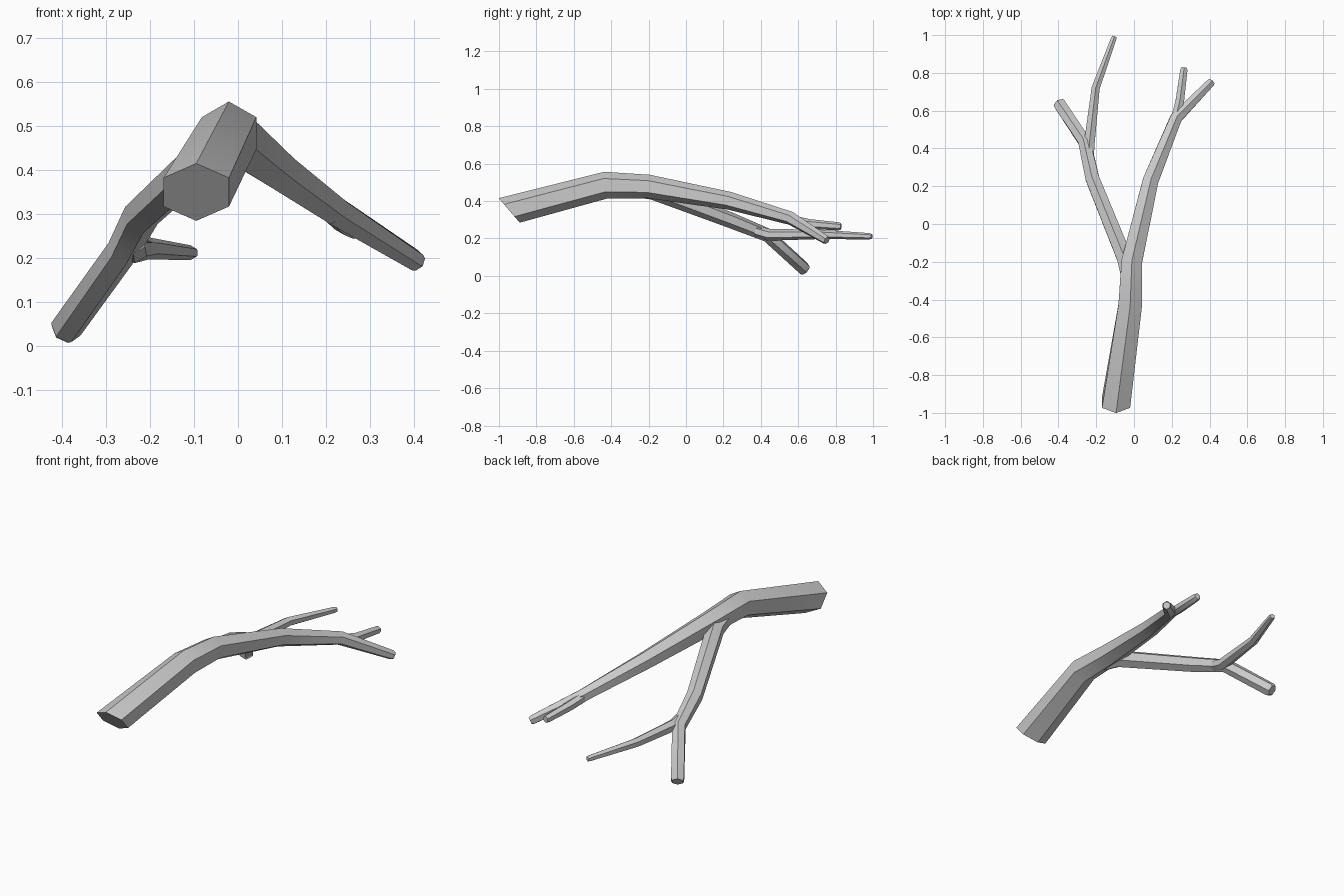
import bpy, bmesh, math
from mathutils import Vector

if "Cube" in bpy.data.objects:
    bpy.data.objects.remove(bpy.data.objects["Cube"])


def limb(name, stations, normal=None):
    """Six-sided tapered tube; stations are (x, y, z, radius)."""
    pts = [Vector(s[:3]) for s in stations]
    bm = bmesh.new()
    rings = []
    for i, p in enumerate(pts):
        before = (p - pts[i - 1]).normalized() if i else Vector()
        after = (pts[i + 1] - p).normalized() if i < len(pts) - 1 else Vector()
        t = (before + after).normalized()
        if i == 0 and normal:
            t = Vector(normal).normalized()
        side = t.cross(Vector((0, 0, 1))).normalized()
        up = side.cross(t)
        ring = []
        for k in range(6):
            a = math.radians(90 + 60 * k)
            ring.append(bm.verts.new(
                p + stations[i][3] * (side * math.cos(a) + up * math.sin(a))))
        rings.append(ring)
    for a, b in zip(rings, rings[1:]):
        for k in range(6):
            n = (k + 1) % 6
            bm.faces.new((a[k], a[n], b[n], b[k]))
    bm.faces.new(rings[0][::-1])
    bm.faces.new(rings[-1])
    bmesh.ops.recalc_face_normals(bm, faces=bm.faces[:])
    mesh = bpy.data.meshes.new(name)
    bm.to_mesh(mesh)
    bm.free()
    ob = bpy.data.objects.new(name, mesh)
    bpy.context.collection.objects.link(ob)
    bpy.context.view_layer.objects.active = ob
    ob.select_set(True)
    bpy.ops.object.shade_smooth_by_angle(angle=math.radians(30))
    ob.select_set(False)


# Main stem with a slanted cut base, running on into the right branch
limb("main_branch", [
    (-0.095, -0.945, 0.350, 0.086),
    (-0.020, -0.430, 0.485, 0.072),
    (-0.012, -0.200, 0.478, 0.063),
    (0.088, 0.230, 0.402, 0.048),
    (0.222, 0.560, 0.308, 0.036),
    (0.403, 0.745, 0.195, 0.025),
    (0.411, 0.753, 0.190, 0.020)], normal=(0, 0.76, 0.65))

# Short upper twig on the right branch
limb("right_twig", [
    (0.215, 0.540, 0.305, 0.027),
    (0.243, 0.655, 0.278, 0.026),
    (0.264, 0.815, 0.265, 0.022),
    (0.266, 0.829, 0.265, 0.017)])

# Left branch drooping down to its stubby end
limb("left_branch", [
    (-0.030, -0.270, 0.465, 0.045),
    (-0.050, -0.180, 0.455, 0.047),
    (-0.220, 0.240, 0.297, 0.042),
    (-0.262, 0.435, 0.218, 0.037),
    (-0.392, 0.632, 0.038, 0.037),
    (-0.397, 0.640, 0.031, 0.030)])

# Long thin twig on the left branch
limb("left_twig", [
    (-0.238, 0.370, 0.240, 0.030),
    (-0.235, 0.440, 0.220, 0.032),
    (-0.203, 0.720, 0.222, 0.025),
    (-0.108, 0.980, 0.212, 0.017),
    (-0.103, 0.993, 0.211, 0.013)])
